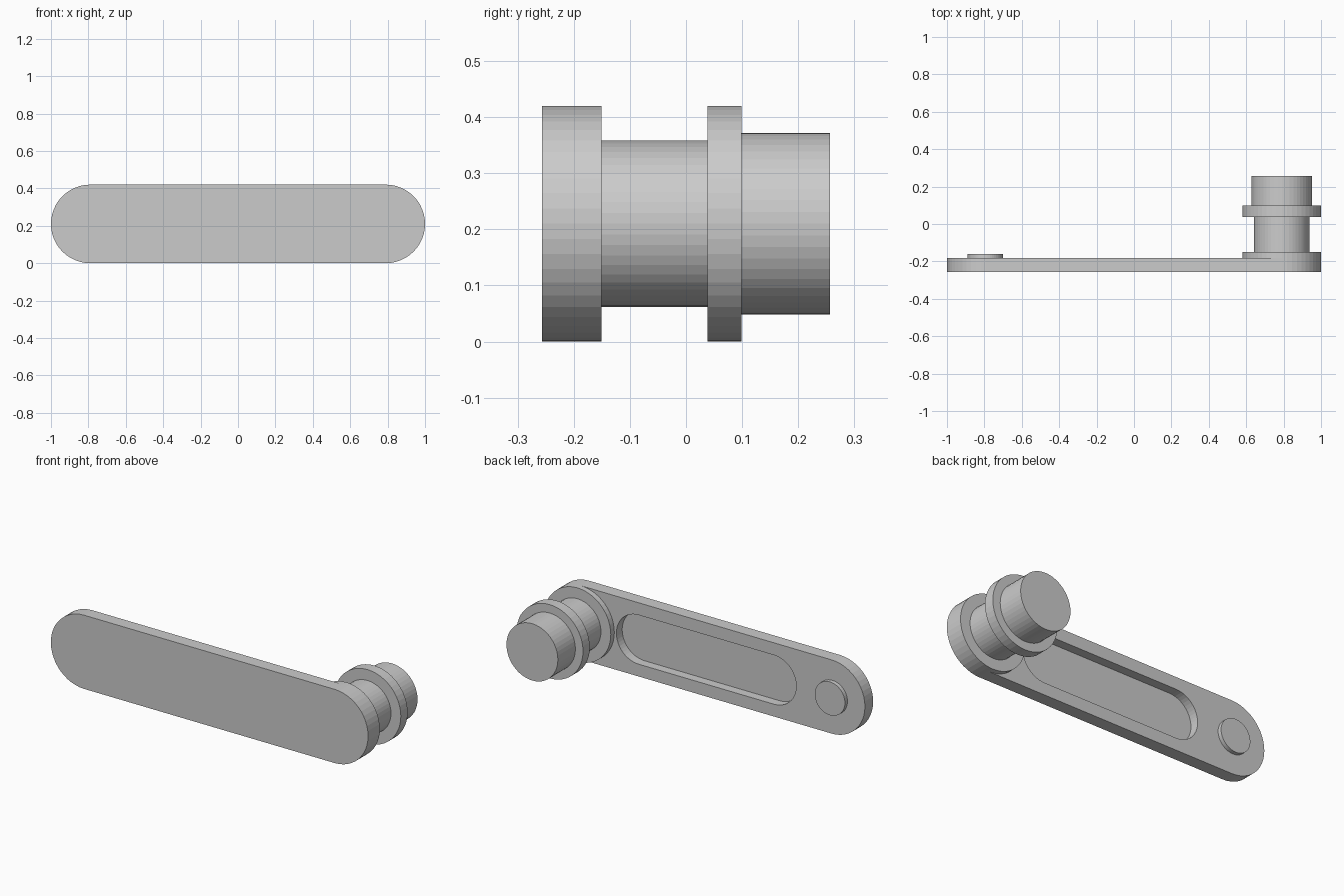
import bpy, bmesh
from math import sin, cos, pi

if "Cube" in bpy.data.objects:
    bpy.data.objects.remove(bpy.data.objects["Cube"])

SEG = 48          # sides of every round part
ZC = 0.21         # height of the common centre line
PIN_X = 0.79


def outline(radius, half):
    """Points (x, z) of a slot shape; half = distance of end centres from x = 0."""
    pts = []
    for side, start in ((1, -pi / 2), (-1, pi / 2)):
        for i in range(SEG // 2 + 1):
            a = start + 2 * pi * i / SEG
            pts.append((side * half + radius * cos(a), ZC + radius * sin(a)))
    return pts


def circle(radius, cx):
    return [(cx + radius * cos(2 * pi * i / SEG), ZC + radius * sin(2 * pi * i / SEG))
            for i in range(SEG)]


def loft(name, sections):
    """Bridge equal-length (points, y) loops and cap both ends."""
    bm = bmesh.new()
    loops = [[bm.verts.new((x, y, z)) for x, z in pts] for pts, y in sections]
    for a, b in zip(loops, loops[1:]):
        for i in range(len(a)):
            j = (i + 1) % len(a)
            bm.faces.new((a[i], a[j], b[j], b[i]))
    bm.faces.new(loops[0])
    bm.faces.new(loops[-1])
    bmesh.ops.recalc_face_normals(bm, faces=bm.faces)
    mesh = bpy.data.meshes.new(name)
    bm.to_mesh(mesh)
    bm.free()
    obj = bpy.data.objects.new(name, mesh)
    bpy.context.collection.objects.link(obj)
    return obj


# Link plate with a recessed pocket in its back face
outer = outline(0.21, PIN_X)
pocket = outline(0.14, 0.427)
loft("link_plate", [(outer, -0.257), (outer, -0.183), (pocket, -0.183), (pocket, -0.235)])

# Low round boss at the free end
boss = circle(0.095, -0.795)
loft("end_boss", [(boss, -0.183), (boss, -0.16)])

# Stepped pin: base collar, neck, flange and tip in one turned piece
steps = [(0.21, -0.183, -0.151), (0.148, -0.151, 0.038),
         (0.21, 0.038, 0.099), (0.162, 0.099, 0.257)]
loft("stepped_pin", [(circle(r, PIN_X), y) for r, y0, y1 in steps for y in (y0, y1)])
